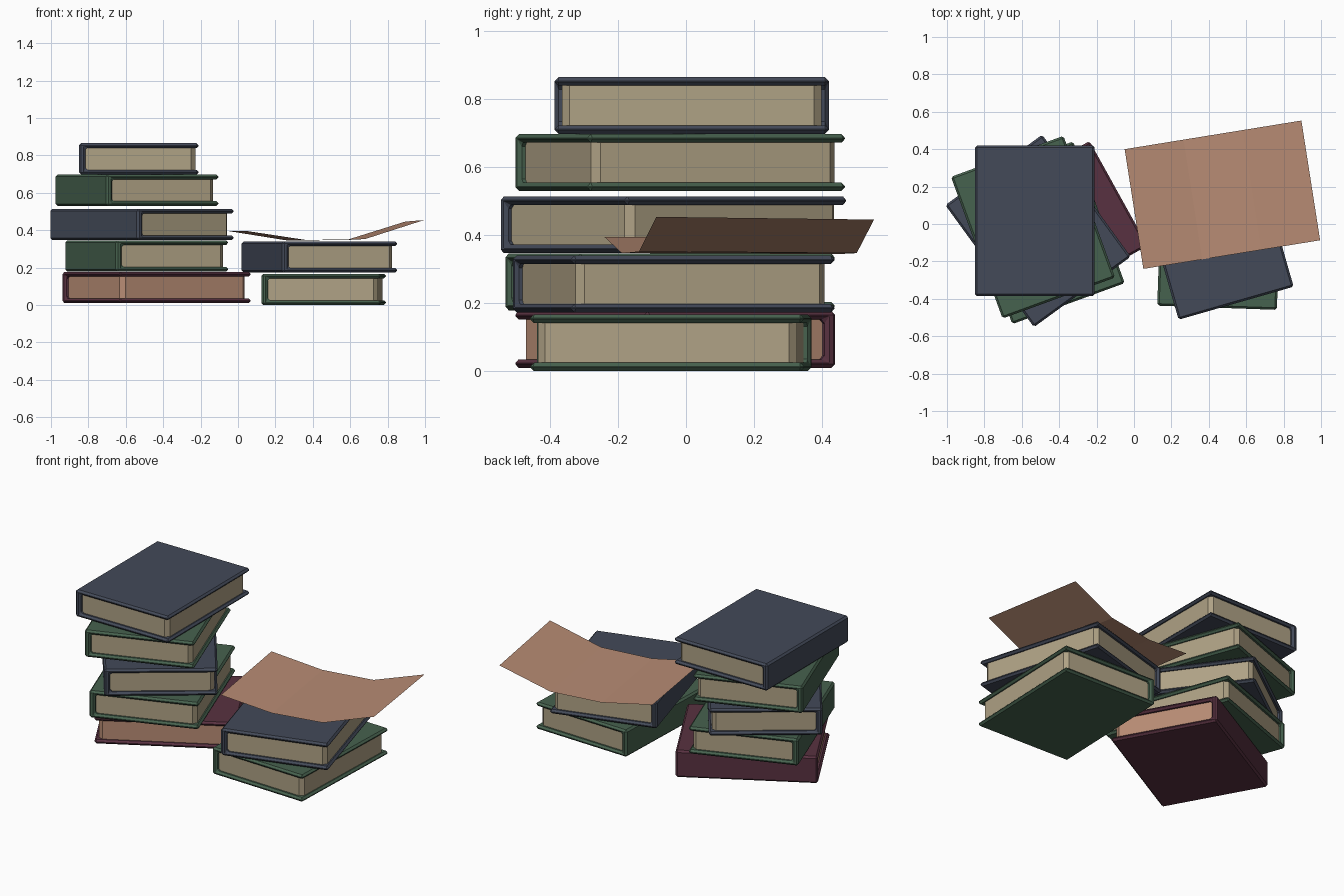
import bpy, bmesh, math
from mathutils import Vector

if "Cube" in bpy.data.objects:
    bpy.data.objects.remove(bpy.data.objects["Cube"])

W, L, H = 0.64, 0.806, 0.167      # book width, length, thickness
BOARD, SPINE = 0.025, 0.035       # cover board and spine thickness


def material(name, rgb):
    m = bpy.data.materials.new(name)
    m.diffuse_color = (*rgb, 1)
    m.use_nodes = True
    m.node_tree.nodes["Principled BSDF"].inputs["Base Color"].default_value = m.diffuse_color
    return m


blue = material("slate blue cover", (0.056, 0.067, 0.098))
green = material("dark green cover", (0.062, 0.122, 0.077))
red = material("maroon cover", (0.098, 0.031, 0.052))
beige = material("beige pages", (0.43, 0.36, 0.235))
tan = material("tan paper", (0.48, 0.262, 0.175))


def make_object(name, bm, mat, loc=(0, 0, 0), angle=0):
    bmesh.ops.recalc_face_normals(bm, faces=bm.faces)
    me = bpy.data.meshes.new(name)
    bm.to_mesh(me)
    bm.free()
    me.materials.append(mat)
    ob = bpy.data.objects.new(name, me)
    ob.location = loc
    ob.rotation_euler.z = math.radians(angle)
    bpy.context.collection.objects.link(ob)
    return ob


def prism(points, axis, length):
    """Extrude a closed profile, centred, along y or upward along z."""
    bm = bmesh.new()
    if axis == 'y':
        vs = [bm.verts.new((a, -length / 2, b)) for a, b in points]
        move = Vector((0, length, 0))
    else:
        vs = [bm.verts.new((a, b, 0)) for a, b in points]
        move = Vector((0, 0, length))
    face = bm.faces.new(vs)
    ext = bmesh.ops.extrude_face_region(bm, geom=[face])
    bmesh.ops.translate(bm, vec=move, verts=[v for v in ext["geom"] if isinstance(v, bmesh.types.BMVert)])
    return bm


def book(name, x, y, z, angle, cover_mat, page_mat):
    # wrap-around cover: C-shaped profile, spine on local -x
    a, b = -W / 2, W / 2
    profile = [(a, 0), (b, 0), (b, BOARD), (a + SPINE, BOARD),
               (a + SPINE, H - BOARD), (b, H - BOARD), (b, H), (a, H)]
    cover = make_object(name + "_cover", prism(profile, 'y', L), cover_mat, (x, y, z), angle)
    bev = cover.modifiers.new("edge chamfer", 'BEVEL')
    bev.width = 0.011
    bev.segments = 1
    bev.limit_method = 'ANGLE'
    # page block with chamfered fore-edge corners
    p, q, e, c = a + SPINE - 0.01, b - 0.018, L / 2 - 0.022, 0.022
    outline = [(p, -e), (q - c, -e), (q, -e + c), (q, e - c), (q - c, e), (p, e)]
    make_object(name + "_pages", prism(outline, 'z', H - 2 * BOARD + 0.004),
                page_mat, (x, y, z + BOARD - 0.002), angle)


# left stack, bottom to top
book("left_book_1", -0.435, -0.032, 0.010, -61, red, tan)
book("left_book_2", -0.488, -0.047, 0.179, 20, green, beige)
book("left_book_3", -0.513, -0.037, 0.347, 36, blue, beige)
book("left_book_4", -0.540, -0.017, 0.530, 20, green, beige)
book("left_book_5", -0.530, 0.017, 0.698, 0, blue, beige)

# right stack
book("right_book_1", 0.458, -0.045, 0.000, -2, green, beige)
book("right_book_2", 0.435, -0.036, 0.173, 16, blue, beige)

# loose sheet bent in three flat panels
bm = bmesh.new()
rows = []
for u, z in ((0, 0.395), (1 / 3, 0.346), (2 / 3, 0.350), (1, 0.450)):
    back = Vector((-0.05, 0.40, 0)).lerp(Vector((0.895, 0.553, 0)), u)
    front = Vector((0.05, -0.24, 0)).lerp(Vector((0.995, -0.087, 0)), u)
    back.z, front.z = z - 0.004 * u, z + 0.004 * u
    rows.append((bm.verts.new(front), bm.verts.new(back)))
for (f0, b0), (f1, b1) in zip(rows, rows[1:]):
    bm.faces.new((f0, f1, b1, b0))
make_object("loose_sheet", bm, tan)
